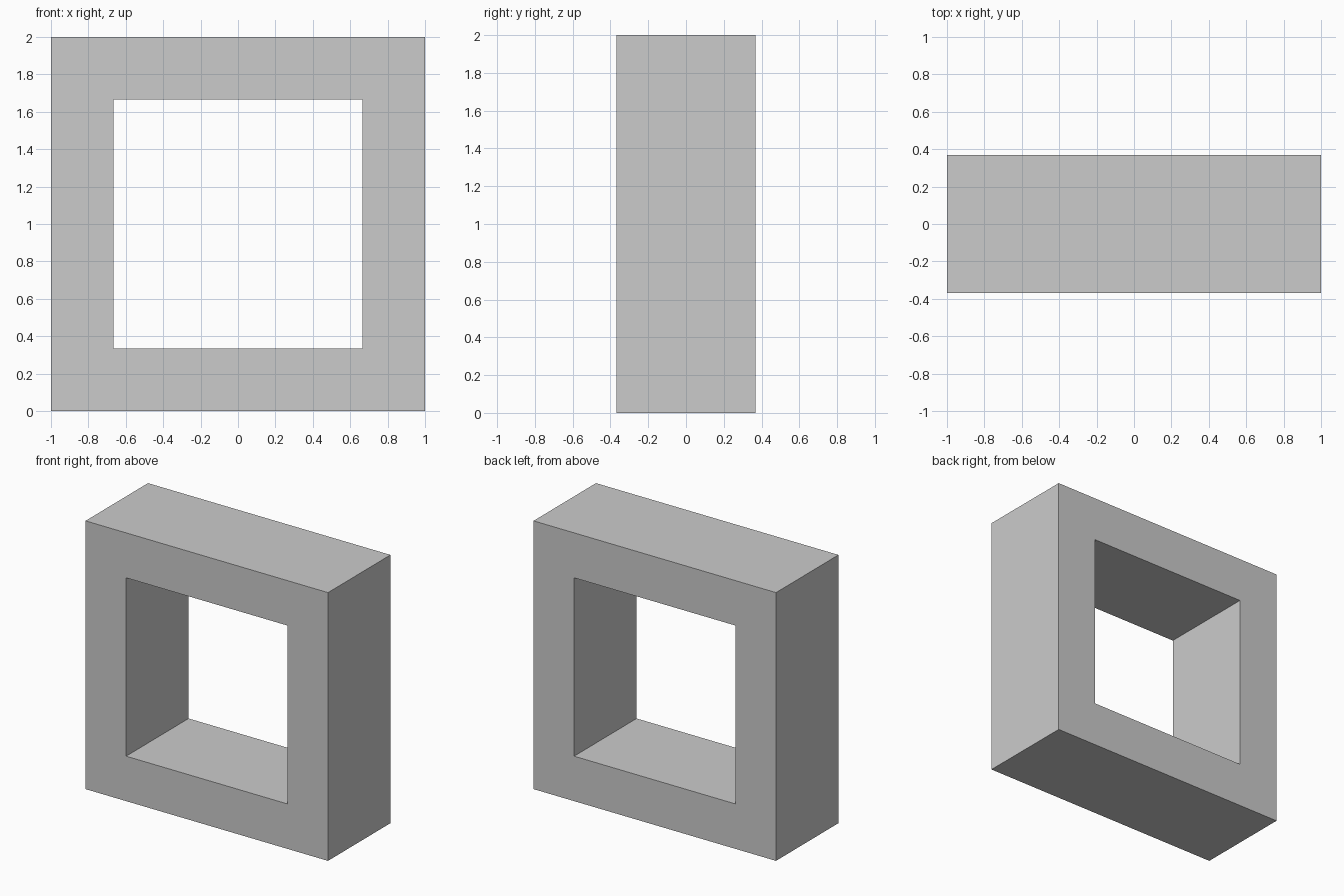
import bpy, bmesh

if "Cube" in bpy.data.objects:
    bpy.data.objects.remove(bpy.data.objects["Cube"])

OUTER, INNER, DEPTH, MID = 1.0, 0.665, 0.368, 1.0
CORNERS = [(-1, -1), (1, -1), (1, 1), (-1, 1)]

bm = bmesh.new()


def square_loop(half, y):
    return [bm.verts.new((sx * half, y, MID + sz * half)) for sx, sz in CORNERS]


# Square section loops swept around the opening: front outer, front inner, back inner, back outer
loops = [square_loop(OUTER, -DEPTH), square_loop(INNER, -DEPTH),
         square_loop(INNER, DEPTH), square_loop(OUTER, DEPTH)]

# Bridge each loop to the next to close the square ring
for k in range(4):
    a, b = loops[k], loops[(k + 1) % 4]
    for i in range(4):
        j = (i + 1) % 4
        bm.faces.new((a[i], a[j], b[j], b[i]))
bmesh.ops.recalc_face_normals(bm, faces=bm.faces[:])

# Square frame object
mesh = bpy.data.meshes.new("square_frame")
bm.to_mesh(mesh)
bm.free()
frame = bpy.data.objects.new("square_frame", mesh)
bpy.context.collection.objects.link(frame)
